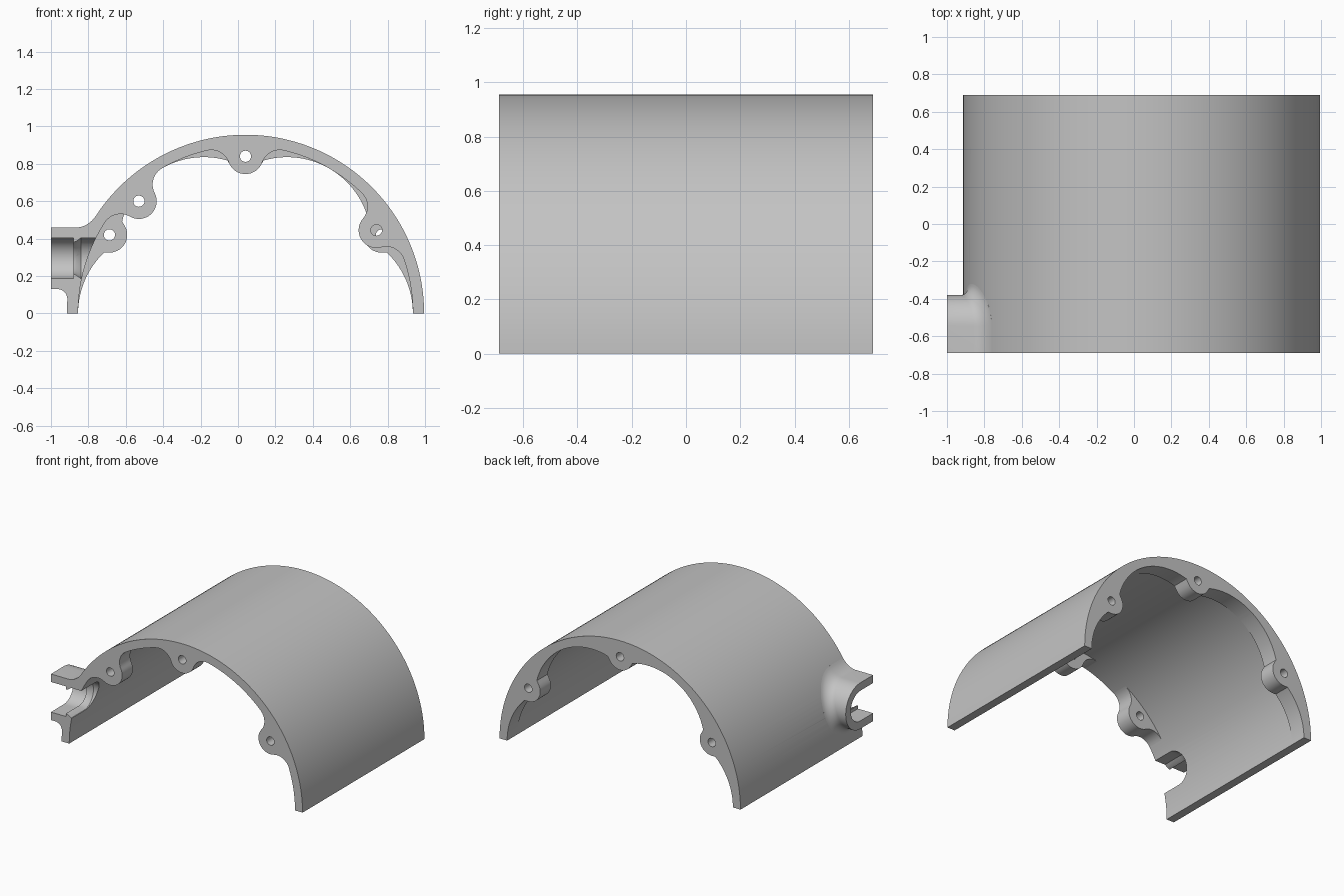
import bpy, bmesh, math
from math import sin, cos, pi, sqrt, radians, atan2, acos

if "Cube" in bpy.data.objects:
    bpy.data.objects.remove(bpy.data.objects["Cube"])

CX, R_OUT, R_IN, HALF = 0.04, 0.955, 0.895, 0.69
BOSS_R, HOLE_R, FILLET, DEPTH = 0.095, 0.03, 0.1, 0.12

grey = bpy.data.materials.new("housing grey")
grey.diffuse_color = (0.55, 0.55, 0.55, 1)
grey.use_nodes = True
grey.node_tree.nodes["Principled BSDF"].inputs["Base Color"].default_value = grey.diffuse_color


def arc(x, z, r, a0, a1, n):
    return [(x + r * cos(a0 + (a1 - a0) * i / n), z + r * sin(a0 + (a1 - a0) * i / n))
            for i in range(n + 1)]


def activate(ob):
    bpy.ops.object.select_all(action='DESELECT')
    ob.select_set(True)
    bpy.context.view_layer.objects.active = ob


def finish(ob):
    activate(ob)
    bpy.ops.object.shade_smooth_by_angle(angle=radians(30))
    ob.data.materials.clear()
    ob.data.materials.append(grey)


def plate(name, loops, y0, y1):
    """Extrude an x-z outline (first loop) with holes (other loops) from y0 to y1."""
    cu = bpy.data.curves.new(name, 'CURVE')
    cu.dimensions, cu.fill_mode, cu.extrude = '2D', 'BOTH', (y1 - y0) / 2
    for pts in loops:
        sp = cu.splines.new('POLY')
        sp.points.add(len(pts) - 1)
        for p, (x, z) in zip(sp.points, pts):
            p.co = (x, z, 0, 1)
        sp.use_cyclic_u = True
    ob = bpy.data.objects.new(name, cu)
    bpy.context.collection.objects.link(ob)
    ob.location = (CX, (y0 + y1) / 2, 0)
    ob.rotation_euler = (pi / 2, 0, 0)
    activate(ob)
    bpy.ops.object.convert(target='MESH')
    ob = bpy.context.object
    bpy.ops.object.transform_apply(location=True, rotation=True, scale=True)
    bm = bmesh.new()
    bm.from_mesh(ob.data)
    bmesh.ops.remove_doubles(bm, verts=bm.verts, dist=1e-5)
    bmesh.ops.recalc_face_normals(bm, faces=bm.faces)
    bm.to_mesh(ob.data)
    bm.free()
    finish(ob)
    return ob


def loft(name, rows):
    """Skin equal-length closed rows of points and cap both ends."""
    bm = bmesh.new()
    vs = [[bm.verts.new(p) for p in row] for row in rows]
    n = len(rows[0])
    for a, b in zip(vs, vs[1:]):
        for i in range(n):
            j = (i + 1) % n
            bm.faces.new((a[i], a[j], b[j], b[i]))
    bm.faces.new(vs[0])
    # fan cap, because the inner end follows the curved wall
    mid = bm.verts.new([sum(p[k] for p in rows[-1]) / n for k in range(3)])
    for i in range(n):
        bm.faces.new((vs[-1][i], vs[-1][(i + 1) % n], mid))
    bmesh.ops.recalc_face_normals(bm, faces=bm.faces)
    me = bpy.data.meshes.new(name)
    bm.to_mesh(me)
    bm.free()
    ob = bpy.data.objects.new(name, me)
    bpy.context.collection.objects.link(ob)
    return ob


# Half-round wall
wall = plate("arched_wall", [arc(0, 0, R_OUT, 0, pi, 96) + arc(0, 0, R_IN, pi, 0, 96)],
             -HALF, HALF)

# Back flange: four lobes meeting at three bosses
LOBE, BACK_D = 0.45, 0.84
back_angles = [radians(a) for a in (30, 90, 150)]


def flange_radius(t):
    d = R_IN - LOBE
    u = min((t - radians(k) for k in (0, 60, 120, 180)), key=abs)
    r = d * cos(u) + sqrt(LOBE ** 2 - (d * sin(u)) ** 2)
    for b in back_angles:
        s = BOSS_R ** 2 - (BACK_D * sin(t - b)) ** 2
        if s > 0:
            r = min(r, BACK_D * cos(t - b) - sqrt(s))
    return r


angles = [pi * i / 240 for i in range(241)]
inner = [(flange_radius(t) * cos(t), flange_radius(t) * sin(t)) for t in reversed(angles)]
holes = [arc(BACK_D * cos(b), BACK_D * sin(b), HOLE_R, 0, 2 * pi * 23 / 24, 23)
         for b in back_angles]
plate("back_flange", [arc(0, 0, R_IN + 0.004, 0, pi, 96) + inner] + holes,
      HALF - DEPTH, HALF)


# Front bosses: round lug blended into the wall by two fillets
def front_boss(name, x, z):
    d, turn = math.hypot(x, z), atan2(z, x) - pi / 2
    rf, rb = R_IN - FILLET, BOSS_R + FILLET
    al = acos((rf * rf + d * d - rb * rb) / (2 * rf * d))
    fx, fz = rf * sin(al), rf * cos(al)
    to_boss = atan2(d - fz, -fx)
    right = arc(fx, fz, FILLET, pi / 2 - al, to_boss, 12)
    lug = arc(0, d, BOSS_R, to_boss - pi, -pi - (to_boss - pi), 24)
    left = [(-px, pz) for px, pz in reversed(right)]
    back = arc(0, 0, R_IN + 0.004, pi / 2 + al, pi / 2 - al, 16)
    outline = right + lug[1:-1] + left + back
    hole = arc(0, d, HOLE_R, 0, 2 * pi * 23 / 24, 23)
    c, s = cos(turn), sin(turn)
    plate(name, [[(px * c - pz * s, px * s + pz * c) for px, pz in loop]
                 for loop in (outline, hole)], -HALF, -HALF + DEPTH)


front_boss("front_boss_left", -0.57, 0.60)
front_boss("front_boss_top", 0.0, 0.84)
front_boss("front_boss_right", 0.70, 0.445)

# Side port: U-shaped spout open to the front, flaring into the wall
PY, PZ, PORT_R, FLARE = -0.545, 0.295, 0.165, 0.06


def u_row(r, y_open, x_of):
    pts = [(y_open, PZ + r)] + [(PY + r * sin(a), PZ + r * cos(a))
                                for a in (pi * i / 32 for i in range(33))] + [(y_open, PZ - r)]
    return [(x_of(z), y, z) for y, z in pts]


def wall_x(z):
    return CX - sqrt(R_OUT ** 2 - z * z)


rows = [u_row(PORT_R, -HALF, lambda z: -1.0)]
for i in range(9):
    a = pi / 2 * i / 8
    rows.append(u_row(PORT_R + FLARE * (1 - cos(a)), -HALF,
                      lambda z: wall_x(z) - FLARE * (1 - sin(a))))
rows.append(u_row(PORT_R + FLARE, -HALF, lambda z: wall_x(z) + 0.03))
port = loft("side_port", rows)

# Port bore with a small lip, cut through spout and wall
bore = [(-1.1, 0.108), (-0.88, 0.108), (-0.879, 0.085), (-0.865, 0.09), (-0.84, 0.108), (-0.6, 0.108)]
cutter = loft("bore_cutter", [u_row(r, -0.8, lambda z: x) for x, r in bore])
cutter.hide_render = True
for ob in (wall, port):
    mod = ob.modifiers.new("bore", 'BOOLEAN')
    mod.operation, mod.solver, mod.object = 'DIFFERENCE', 'EXACT', cutter
    activate(ob)
    bpy.ops.object.modifier_apply(modifier=mod.name)
    finish(ob)
bpy.data.objects.remove(cutter)
